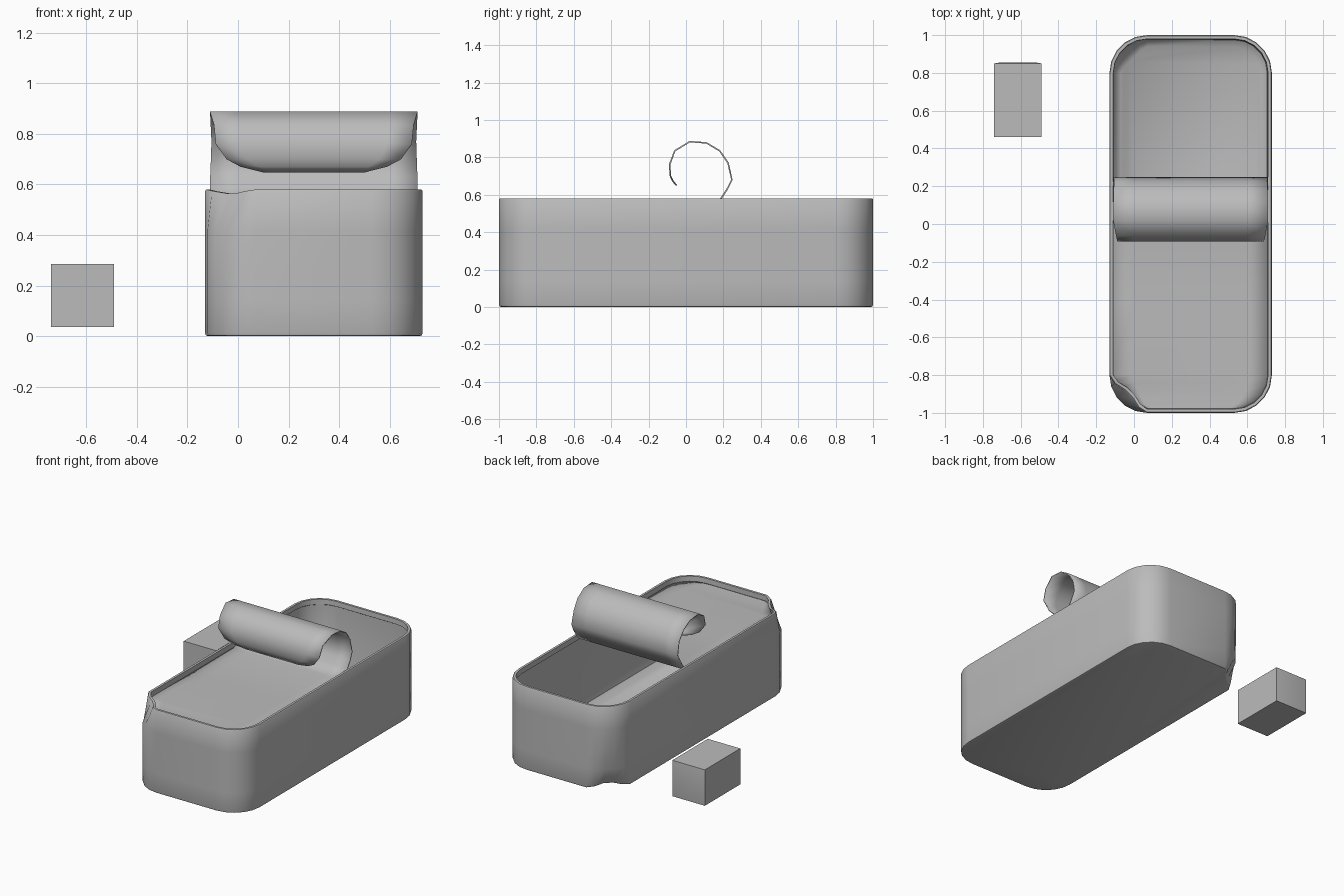
import bpy, bmesh, math
from mathutils import Vector

cube = bpy.data.objects.get("Cube")
if cube:
    bpy.data.objects.remove(cube)

metal = bpy.data.materials.new("grey metal")
metal.use_nodes = True
GREY = (0.5, 0.5, 0.5, 1)
metal.diffuse_color = GREY
metal.node_tree.nodes["Principled BSDF"].inputs["Base Color"].default_value = GREY

CX, HALF_X, HALF_Y, HEIGHT, RADIUS = 0.3, 0.43, 1.0, 0.58, 0.2
LID_Z = 0.54


def finish(name, bm, smooth=True):
    bmesh.ops.recalc_face_normals(bm, faces=bm.faces)
    mesh = bpy.data.meshes.new(name)
    bm.to_mesh(mesh)
    bm.free()
    mesh.materials.append(metal)
    obj = bpy.data.objects.new(name, mesh)
    bpy.context.collection.objects.link(obj)
    bpy.ops.object.select_all(action='DESELECT')
    bpy.context.view_layer.objects.active = obj
    obj.select_set(True)
    if smooth:
        bpy.ops.object.shade_smooth_by_angle(angle=math.radians(40))
    return obj


def outline(inset, z, steps=5):
    """Rounded rectangle, anticlockwise."""
    r = RADIUS - inset
    points = []
    for q, (sx, sy) in enumerate([(1, 1), (-1, 1), (-1, -1), (1, -1)]):
        for i in range(steps + 1):
            a = math.pi / 2 * (q + i / steps)
            points.append(Vector((CX + sx * (HALF_X - RADIUS) + r * math.cos(a),
                                  sy * (HALF_Y - RADIUS) + r * math.sin(a), z)))
    return points


def dent(p):
    """Push in one top corner at the front and one bottom corner at the back."""
    for y_sign, at_top in ((-1, True), (1, False)):
        corner = Vector((CX - HALF_X + 0.06, y_sign * (HALF_Y - 0.06)))
        near = max(0, 1 - (p.xy - corner).length / 0.13)
        reach = max(0, 1 - (HEIGHT - p.z if at_top else p.z) / 0.15)
        push = min(1, near * 1.5) * reach
        p += Vector((0.04, -0.04 * y_sign, -0.015 if at_top else 0.02)) * push
    return p


# Tin: one skin running up the outside, over the rim and down to the floor
bm = bmesh.new()
rings = [(0.012, 0), (0.003, 0.003), (0, 0.012), (0, 0.14), (0, 0.42), (0, 0.574),
         (0.004, HEIGHT), (0.02, HEIGHT), (0.022, 0.545), (0.014, 0.54),
         (0.014, 0.12), (0.025, 0.07), (0.06, 0.045)]
loops = [[bm.verts.new(dent(p)) for p in outline(*ring)] for ring in rings]
for a, b in zip(loops, loops[1:]):
    for i in range(len(a)):
        j = (i + 1) % len(a)
        bm.faces.new((a[i], a[j], b[j], b[i]))
bm.faces.new(loops[0][::-1])
bm.faces.new(loops[-1])
finish("tin", bm)

# Peeled lid: flat front, rolled up and back over itself; stations are y, z, half width
stations = []
front_r = RADIUS - 0.02
for i in range(7):
    a = math.pi / 2 * i / 6
    stations.append((-0.8 - front_r * math.cos(a), LID_Z,
                     HALF_X - RADIUS + front_r * math.sin(a)))
stations += [(-0.4, LID_Z, 0.41), (0.1, LID_Z, 0.41), (0.16, 0.552, 0.41),
             (0.19, 0.585, 0.41), (0.22, 0.63, 0.41), (0.245, 0.68, 0.408),
             (0.225, 0.77, 0.405), (0.18, 0.835, 0.408), (0.11, 0.877, 0.41),
             (0.02, 0.884, 0.41), (-0.06, 0.835, 0.395), (-0.088, 0.76, 0.388),
             (-0.083, 0.70, 0.345), (-0.07, 0.672, 0.29), (-0.05, 0.65, 0.2)]
bm = bmesh.new()
rows = []
for y, z, w in stations:
    row = [Vector((CX + w * t, y, z)) for t in (-1, -0.75, 0.75, 1)]
    rows.append([bm.verts.new(dent(p)) for p in row])
for a, b in zip(rows, rows[1:]):
    for i in range(3):
        bm.faces.new((a[i], a[i + 1], b[i + 1], b[i]))
lid = finish("peeled_lid", bm)
sheet = lid.modifiers.new("thickness", 'SOLIDIFY')
sheet.thickness = 0.008
sheet.offset = 0

# Loose block beside the tin, with a slightly raised back face
bm = bmesh.new()
bmesh.ops.create_cube(bm, size=1)
bmesh.ops.scale(bm, vec=(0.25, 0.39, 0.25), verts=bm.verts)
bmesh.ops.translate(bm, vec=(-0.615, 0.655, 0.16), verts=bm.verts)
back = [f for f in bm.faces if f.normal.y > 0.9]
bmesh.ops.inset_region(bm, faces=back, thickness=0.05, depth=0.006)
finish("block", bm)
